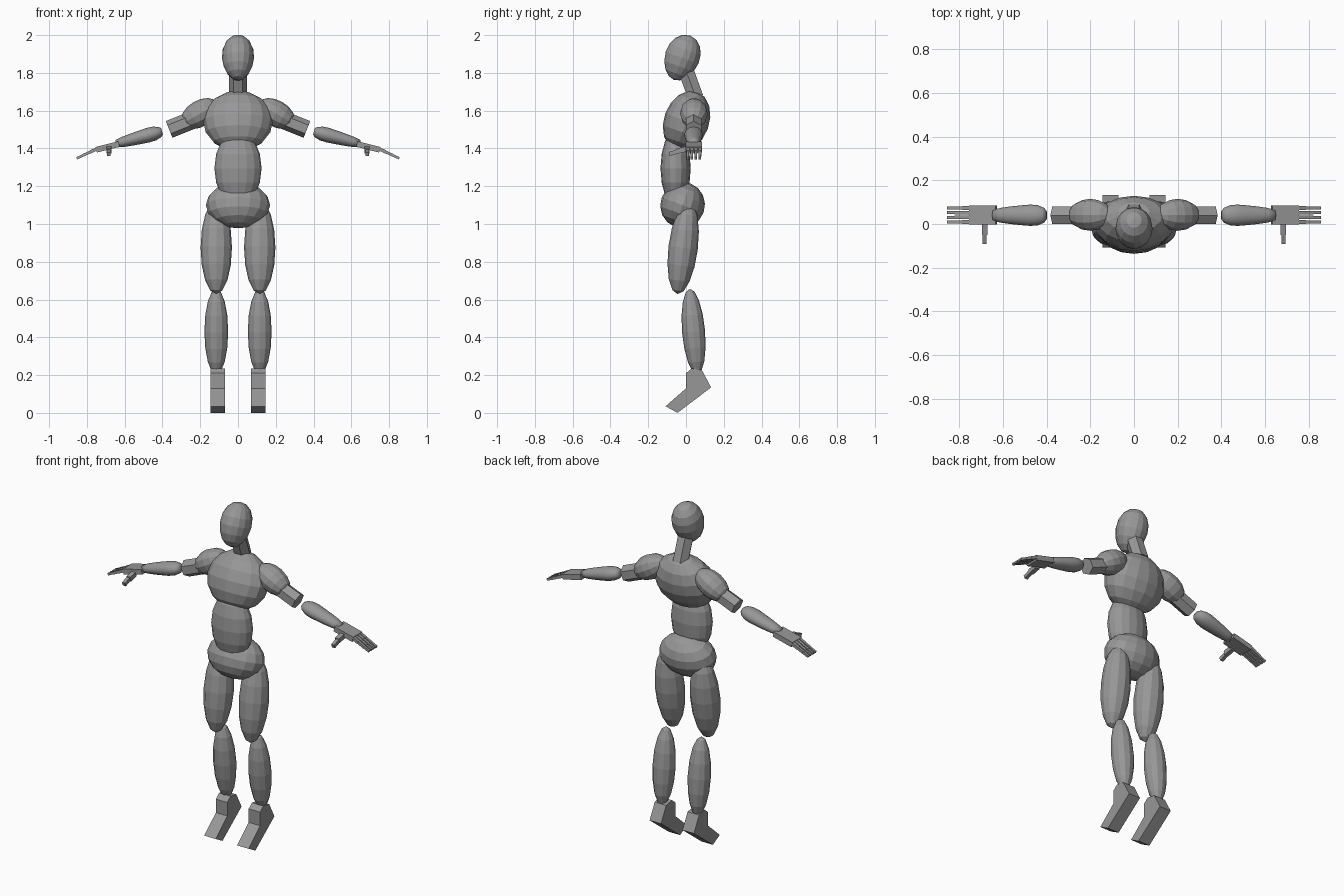
import bpy
import bmesh
from math import radians
from mathutils import Matrix, Vector

cube = bpy.data.objects.get("Cube")
if cube:
    bpy.data.objects.remove(cube, do_unlink=True)

GREY = (0.31, 0.31, 0.31, 1)
grey = bpy.data.materials.new("mid_grey")
grey.use_nodes = True
grey.diffuse_color = GREY
grey.node_tree.nodes["Principled BSDF"].inputs["Base Color"].default_value = GREY


def emit(name, bm, smooth=False):
    """Turn a bmesh into an object with consistent normals."""
    bmesh.ops.recalc_face_normals(bm, faces=bm.faces[:])
    for f in bm.faces:
        f.smooth = smooth
    mesh = bpy.data.meshes.new(name)
    bm.to_mesh(mesh)
    mesh.materials.append(grey)
    obj = bpy.data.objects.new(name, mesh)
    bpy.context.collection.objects.link(obj)


def emit_pair(name, bm, smooth=False):
    """Left side as built, right side mirrored across x."""
    emit("left_" + name, bm, smooth)
    bmesh.ops.scale(bm, vec=(-1, 1, 1), verts=bm.verts[:])
    emit("right_" + name, bm, smooth)
    bm.free()


def place(loc, angle=0, axis='X'):
    return Matrix.Translation(loc) @ Matrix.Rotation(radians(angle), 4, axis)


def ellipsoid(loc, radii, angle=0, axis='X', seg=16, rings=8, taper=0):
    bm = bmesh.new()
    bmesh.ops.create_uvsphere(bm, u_segments=seg, v_segments=rings, radius=1)
    for v in bm.verts:
        k = 1 + taper * v.co.z
        v.co.x *= k
        v.co.y *= k
    bm.transform(place(loc, angle, axis) @ Matrix.Diagonal((*radii, 1)))
    return bm


def hex_rod(loc, radius, length, angle, axis):
    bm = bmesh.new()
    bmesh.ops.create_cone(bm, cap_ends=True, segments=6, radius1=radius,
                          radius2=radius, depth=length)
    bm.transform(place(loc, angle, axis) @ Matrix.Rotation(radians(90), 4, 'Z'))
    return bm


def add_box(bm, loc, size, angle=0, axis='Y'):
    m = place(loc, angle, axis) @ Matrix.Diagonal((*size, 1))
    bmesh.ops.create_cube(bm, size=1, matrix=m)


# Head, neck and trunk
emit("head", ellipsoid((0, -0.021, 1.88), (0.085, 0.092, 0.125), -20, taper=0.08))
emit("neck", hex_rod((0, 0.028, 1.735), 0.047, 0.14, 20, 'X'))
emit("chest", ellipsoid((0, 0.003, 1.545), (0.185, 0.12, 0.165), -20))
emit("abdomen", ellipsoid((0, -0.055, 1.295), (0.125, 0.08, 0.2)))
emit("pelvis", ellipsoid((0, -0.018, 1.1), (0.17, 0.118, 0.122), -20))

# Legs
emit_pair("thigh", ellipsoid((0.115, -0.015, 0.875), (0.083, 0.078, 0.248), -7, seg=12))
emit_pair("shin", ellipsoid((0.115, 0.04, 0.43), (0.063, 0.061, 0.228), 5, seg=12))

# Feet: side profile extruded across the width
PROFILE = [(0, 0.13), (0, 0.21), (0.03, 0.235), (0.085, 0.225),
           (0.133, 0.135), (-0.045, 0), (-0.108, 0.035)]
foot = bmesh.new()
sole = foot.faces.new([foot.verts.new((0.07, y, z)) for y, z in PROFILE])
wall = bmesh.ops.extrude_face_region(foot, geom=[sole], use_keep_orig=True)
bmesh.ops.translate(foot, vec=(0.075, 0, 0),
                    verts=[g for g in wall["geom"] if isinstance(g, bmesh.types.BMVert)])
emit_pair("foot", foot)

# Shoulders and upper arms
emit_pair("shoulder", ellipsoid((0.2, 0.042, 1.585), (0.07, 0.073, 0.11), 120, 'Y', seg=12))
emit_pair("upper_arm", hex_rod((0.235, 0.04, 1.553), 0.0475, 0.28, 112, 'Y'))

# Forearms: lathed, wider front to back than they are tall
LATHE = [(0, 0), (0.018, 0), (0.028, 0.012), (0.037, 0.04), (0.039, 0.075),
         (0.036, 0.12), (0.032, 0.17), (0.027, 0.215), (0.02, 0.25), (0, 0.255)]
forearm = bmesh.new()
pts = [forearm.verts.new((r, 0, z)) for r, z in LATHE]
edges = [forearm.edges.new(p) for p in zip(pts, pts[1:])]
bmesh.ops.spin(forearm, geom=pts + edges, cent=(0, 0, 0), axis=(0, 0, 1),
               angle=radians(360), steps=24, use_duplicate=False)
bmesh.ops.remove_doubles(forearm, verts=forearm.verts[:], dist=0.0005)
forearm.transform(place((0.402, 0.04, 1.49), 105, 'Y') @ Matrix.Diagonal((1, 1.25, 1, 1)))
emit_pair("forearm", forearm, smooth=True)

# Hands: palm, four three-jointed fingers and a two-jointed thumb
palm = bmesh.new()
add_box(palm, (0.69, 0.041, 1.408), (0.125, 0.085, 0.03), 14)
emit_pair("palm", palm)

fingers = bmesh.new()
for i in range(4):
    y = 0.009 + 0.0215 * i
    for j in range(3):
        t = 0.017 - 0.002 * j
        add_box(fingers, (0.766 + 0.035 * j, y, 1.389 - 0.0165 * j),
                (0.039, t, t), 25)
emit_pair("fingers", fingers)

thumb = bmesh.new()
add_box(thumb, (0.682, -0.02, 1.392), (0.026, 0.055, 0.028), 12, 'X')
add_box(thumb, (0.684, -0.067, 1.377), (0.02, 0.046, 0.022), 20, 'X')
emit_pair("thumb", thumb)
